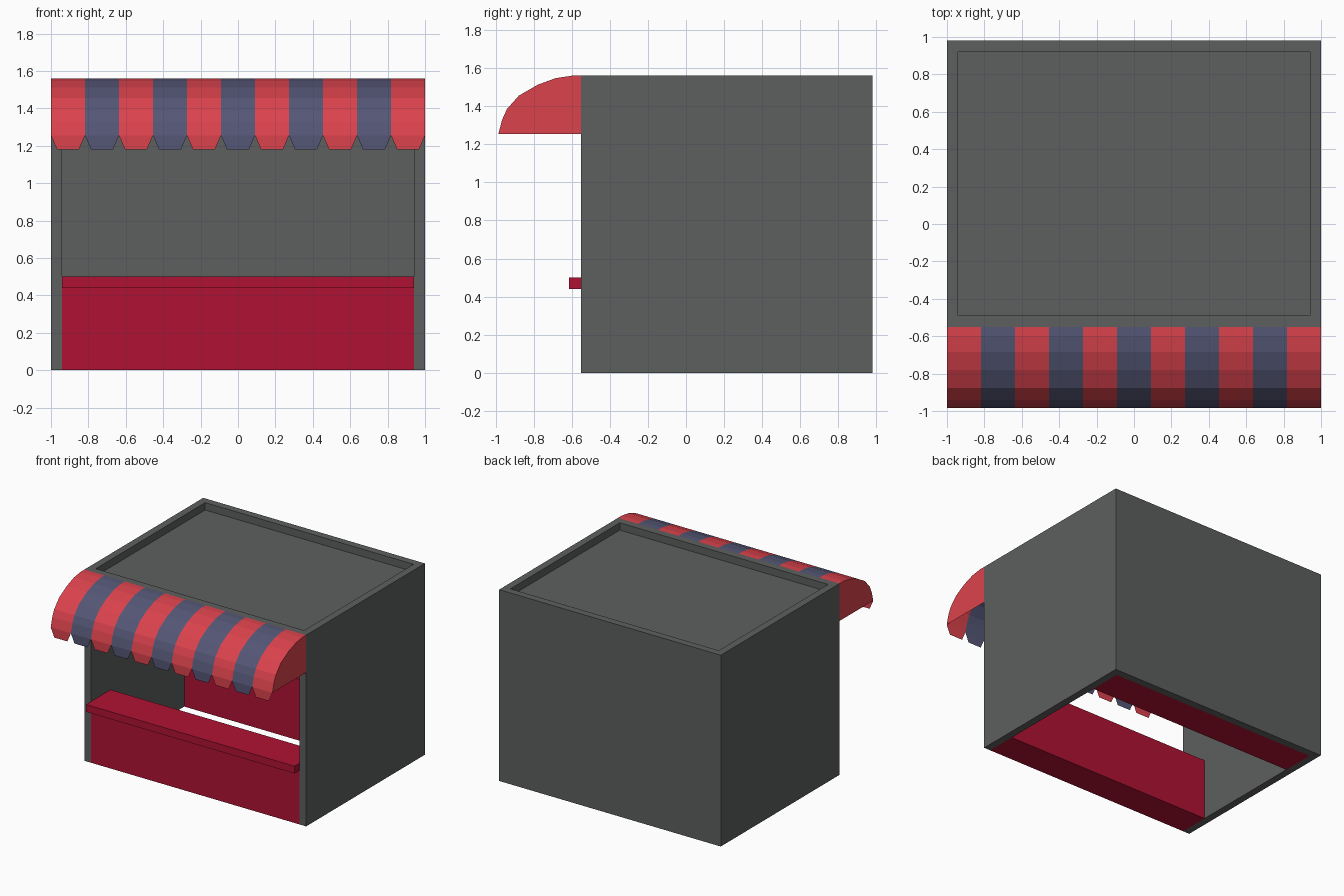
import bpy, bmesh

if "Cube" in bpy.data.objects:
    bpy.data.objects.remove(bpy.data.objects["Cube"])


def material(name, rgb):
    m = bpy.data.materials.new(name)
    m.diffuse_color = (*rgb, 1)
    m.use_nodes = True
    m.node_tree.nodes["Principled BSDF"].inputs["Base Color"].default_value = m.diffuse_color
    return m


GREY = material("wall_grey", (0.11, 0.115, 0.113))
CRIMSON = material("counter_crimson", (0.434, 0.006, 0.033))
RED = material("stripe_red", (0.71, 0.055, 0.073))
BLUE = material("stripe_blue", (0.09, 0.095, 0.18))


def finish(name, bm, *mats):
    me = bpy.data.meshes.new(name)
    bm.to_mesh(me)
    bm.free()
    ob = bpy.data.objects.new(name, me)
    bpy.context.collection.objects.link(ob)
    for m in mats:
        me.materials.append(m)
    return ob


def extrude_x(name, profile, x0, x1, mat):
    """Solid made from a y/z profile swept along x."""
    bm = bmesh.new()
    a = [bm.verts.new((x0, y, z)) for y, z in profile]
    b = [bm.verts.new((x1, y, z)) for y, z in profile]
    bm.faces.new(a)
    bm.faces.new(b[::-1])
    for i in range(len(a)):
        j = (i + 1) % len(a)
        bm.faces.new((a[i], b[i], b[j], a[j]))
    bmesh.ops.recalc_face_normals(bm, faces=bm.faces)
    return finish(name, bm, mat)


def box(name, x, y0, y1, z0, z1, mat):
    return extrude_x(name, [(y0, z0), (y1, z0), (y1, z1), (y0, z1)], -x, x, mat)


# Stall shell: block hollowed from below and front, with a recessed roof
shell = box("stall_shell", 1, -0.55, 0.98, 0, 1.56, GREY)
cutters = [box("interior_cutter", 0.94, -0.8, 0.92, -0.2, 1.44, GREY),
           box("roof_cutter", 0.94, -0.49, 0.92, 1.50, 1.8, GREY)]
bpy.context.view_layer.objects.active = shell
for c in cutters:
    c.hide_render = True
    mod = shell.modifiers.new(c.name, 'BOOLEAN')
    mod.operation = 'DIFFERENCE'
    mod.solver = 'EXACT'
    mod.object = c
    bpy.ops.object.modifier_apply(modifier=mod.name)
    bpy.data.objects.remove(c)

# Front counter with overhanging top, and the back cabinet
extrude_x("front_counter", [(-0.55, 0), (-0.55, 0.44), (-0.615, 0.44),
                            (-0.615, 0.5), (-0.30, 0.5), (-0.30, 0)],
          -0.94, 0.94, CRIMSON)
box("back_cabinet", 0.94, 0.65, 0.92, 0, 0.5, CRIMSON)

# Striped awning: curved open sheet, one strip per stripe, with a hanging scallop
ARC = [(-0.55, 1.56), (-0.60, 1.56), (-0.685, 1.547), (-0.78, 1.512),
       (-0.878, 1.455), (-0.94, 1.385), (-0.965, 1.33), (-0.985, 1.255)]
STRIPES, DROP, INSET = 11, 1.18, 0.032
bm = bmesh.new()
edges = [-1 + 2 * i / STRIPES for i in range(STRIPES + 1)]
grid = [[bm.verts.new((x, y, z)) for y, z in ARC] for x in edges]
for i in range(STRIPES):
    a, b = grid[i], grid[i + 1]
    for j in range(len(ARC) - 1):
        bm.faces.new((a[j], a[j + 1], b[j + 1], b[j])).material_index = i % 2
    y = ARC[-1][0]
    low = [bm.verts.new((x, y, DROP)) for x in (edges[i] + INSET, edges[i + 1] - INSET)]
    bm.faces.new((a[-1], low[0], low[1], b[-1])).material_index = i % 2
# Closed red ends of the awning
for side, row in ((-1, grid[0]), (1, grid[-1])):
    corner = bm.verts.new((side, -0.55, ARC[-1][1]))
    loop = row + [corner]
    bm.faces.new(loop if side > 0 else loop[::-1])
finish("awning", bm, RED, BLUE)
